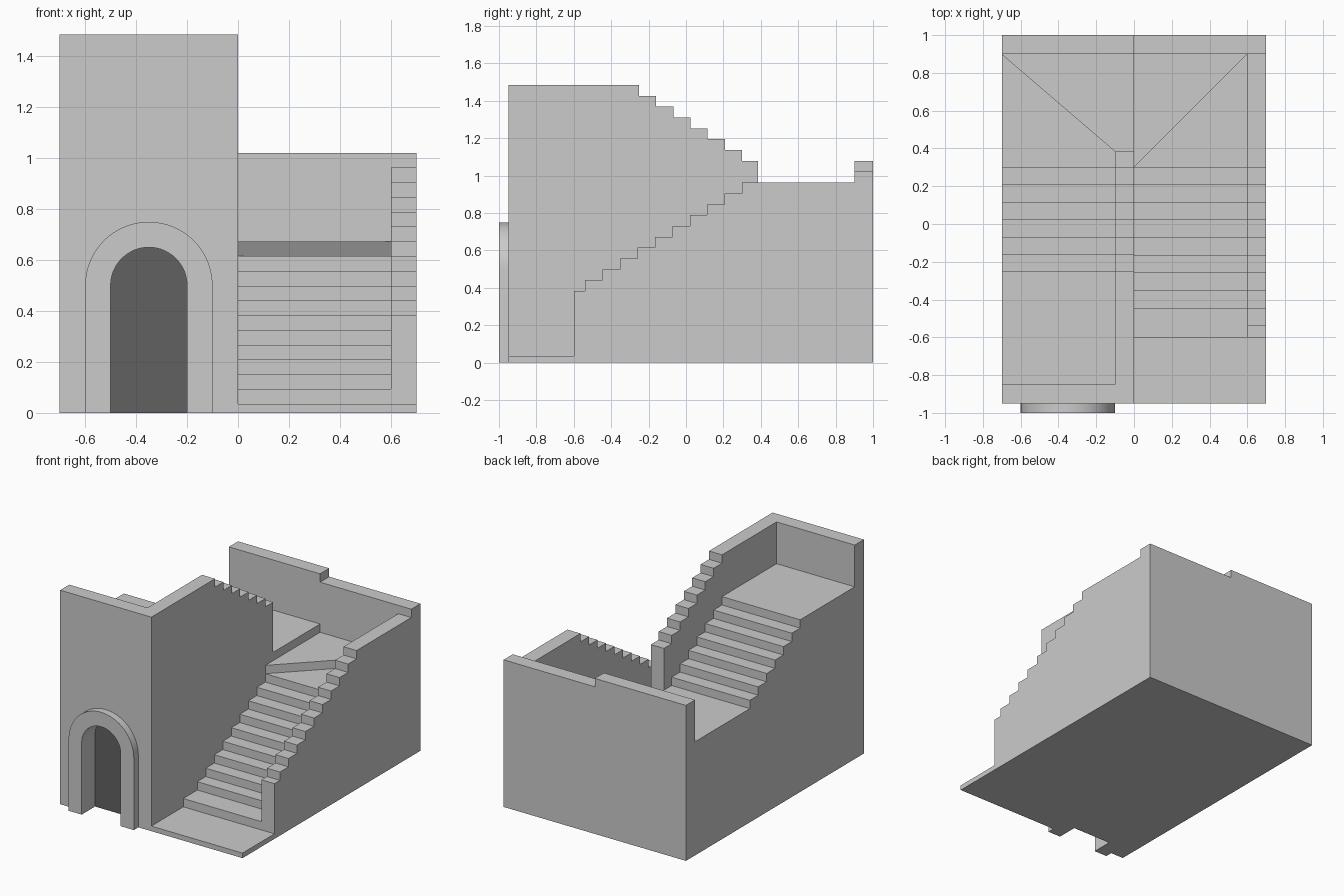
import bpy, bmesh, math

if "Cube" in bpy.data.objects:
    bpy.data.objects.remove(bpy.data.objects["Cube"])

RISER = 0.058
def lvl(n):
    return 0.035 + RISER * n

def prism(name, pts, axis, a, b):
    """Extrude a 2D profile along an axis from a to b."""
    place = {'x': lambda u, v, t: (t, u, v),
             'y': lambda u, v, t: (u, t, v),
             'z': lambda u, v, t: (u, v, t)}[axis]
    bm = bmesh.new()
    face = bm.faces.new([bm.verts.new(place(u, v, a)) for u, v in pts])
    ext = bmesh.ops.extrude_face_region(bm, geom=[face])
    d = place(0, 0, b - a)
    bmesh.ops.translate(bm, vec=d, verts=[e for e in ext['geom'] if isinstance(e, bmesh.types.BMVert)])
    bmesh.ops.recalc_face_normals(bm, faces=bm.faces)
    me = bpy.data.meshes.new(name)
    bm.to_mesh(me)
    bm.free()
    ob = bpy.data.objects.new(name, me)
    bpy.context.collection.objects.link(ob)
    return ob

def box(name, x0, x1, y0, y1, z0, z1):
    return prism(name, [(x0, y0), (x1, y0), (x1, y1), (x0, y1)], 'z', z0, z1)

def stepped(name, x0, x1, start, end, risers, first):
    """Solid with a stepped top: starts at level `first`, one level up at each riser."""
    pts = [(end, 0), (start, 0), (start, lvl(first))]
    for i, y in enumerate(risers):
        pts += [(y, lvl(first + i)), (y, lvl(first + i + 1))]
    pts.append((end, lvl(first + len(risers))))
    return prism(name, pts, 'x', x0, x1)

def arch(r, spring=0.5, cx=-0.35, n=32):
    """Open arch outline from left foot to right foot."""
    arc = [(cx - r * math.cos(math.pi * i / n), spring + r * math.sin(math.pi * i / n))
           for i in range(n + 1)]
    return [(cx - r, 0)] + arc + [(cx + r, 0)]

def smooth(ob):
    bpy.ops.object.select_all(action='DESELECT')
    ob.select_set(True)
    bpy.context.view_layer.objects.active = ob
    bpy.ops.object.shade_smooth_by_angle(angle=math.radians(30))

# Entry slab in front of the stairs
box("entry_slab", 0, 0.7, -0.95, -0.6, 0, lvl(0))

# Lower flight and its outer parapet
up = [0.3 - 0.0933 * k for k in range(9, -1, -1)]
stepped("lower_flight", 0, 0.6, -0.6, 0.3, up[1:-1], 1)
stepped("outer_parapet", 0.6, 0.7, -0.6, 0.9, up, 6)

# Winder treads at the turn
c = (0, 0.3)
winders = [[c, (0.6, 0.3), (0.6, 0.9)], [c, (0.6, 0.9), (0, 0.9)],
           [c, (0, 0.9), (-0.7, 0.9)], [c, (-0.7, 0.9), (-0.7, 0.3)]]
for i, tri in enumerate(winders):
    prism(f"winder_tread_{i + 1}", tri, 'z', 0, lvl(10 + i))

# Upper flight with top landing, and the middle wall stepping with it
back = [0.3 - 0.092 * k for k in range(7)]
stepped("upper_flight", -0.7, -0.1, 0.3, -0.85, back, 13)
stepped("middle_wall", -0.1, 0, 0.385, -0.85, back, 18)

# Back wall in two heights
box("back_wall_left", -0.7, 0, 0.9, 1, 0, lvl(18))
box("back_wall_right", 0, 0.7, 0.9, 1, 0, lvl(17))

# Front wall with doorway, raised surround and dark door recess
top = lvl(25)
smooth(prism("front_wall", [(0, 0), (0, top), (-0.7, top), (-0.7, 0)] + arch(0.15), 'y', -0.95, -0.85))
smooth(prism("door_surround", arch(0.25) + arch(0.15)[::-1], 'y', -1, -0.95))
door = prism("door_recess", arch(0.15), 'y', -0.853, -0.85)
mat = bpy.data.materials.new("dark")
mat.diffuse_color = (0.12, 0.12, 0.12, 1)
mat.use_nodes = True
mat.node_tree.nodes["Principled BSDF"].inputs["Base Color"].default_value = mat.diffuse_color
door.data.materials.append(mat)
